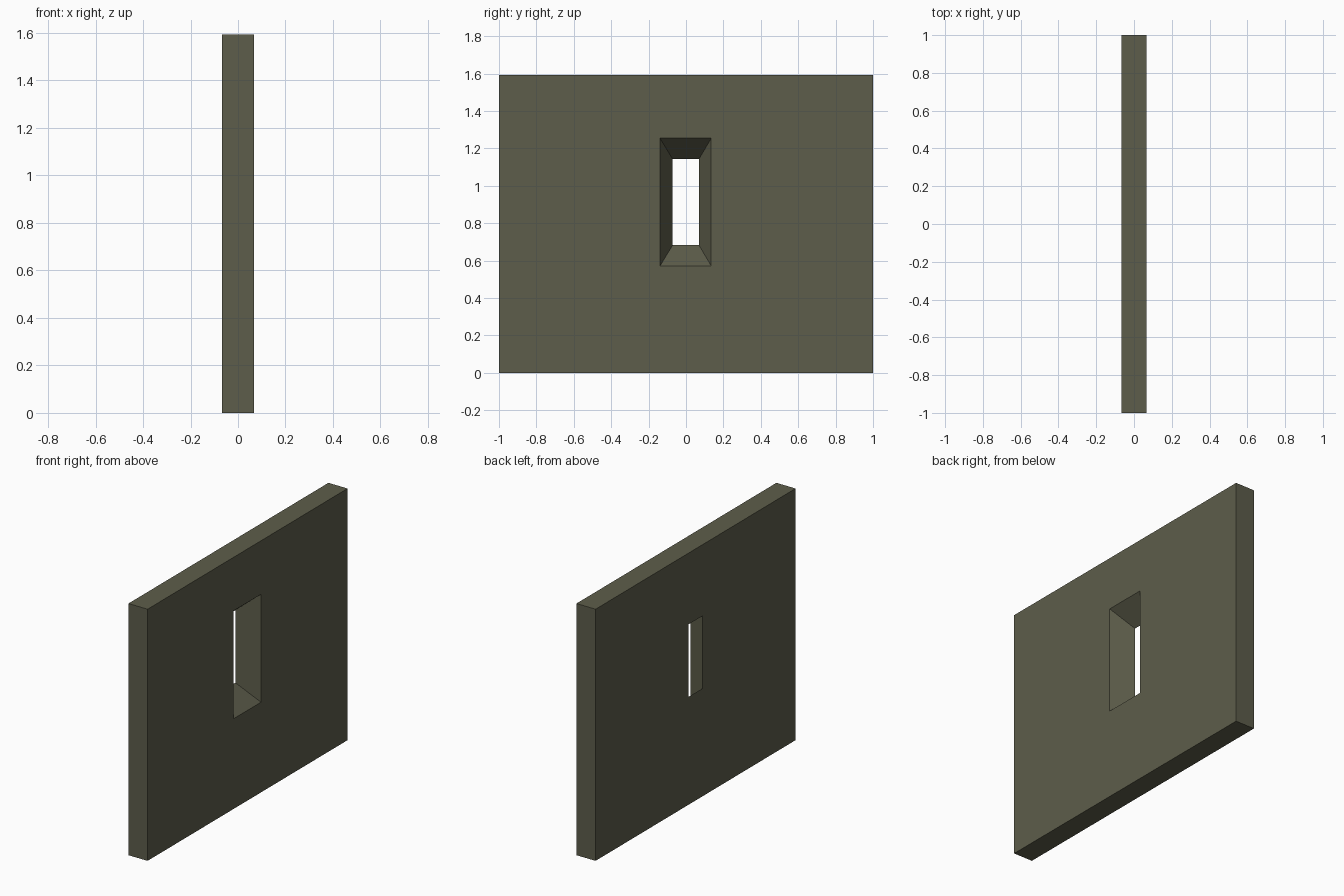
import bpy, bmesh

if "Cube" in bpy.data.objects:
    bpy.data.objects.remove(bpy.data.objects["Cube"])

T = 0.067   # half thickness of the wall
H = 1.593   # wall height

# Stone colour
stone = bpy.data.materials.new("olive grey stone")
stone.diffuse_color = (0.11, 0.11, 0.07, 1)
stone.use_nodes = True
stone.node_tree.nodes["Principled BSDF"].inputs["Base Color"].default_value = stone.diffuse_color

# Rectangles (x, y0, y1, z0, z1): both wall outlines and both ends of the splayed opening
rings = [
    (T, -1.0, 1.0, 0.0, H),
    (T, -0.139, 0.135, 0.571, 1.254),
    (-T, -0.071, 0.069, 0.683, 1.142),
    (-T, -1.0, 1.0, 0.0, H),
]

# Wall with a splayed window slit: join each rectangle to the next, all the way round
bm = bmesh.new()
loops = [[bm.verts.new((x, y, z)) for y, z in ((y0, z0), (y1, z0), (y1, z1), (y0, z1))]
         for x, y0, y1, z0, z1 in rings]
for r in range(4):
    a, b = loops[r], loops[(r + 1) % 4]
    for i in range(4):
        j = (i + 1) % 4
        bm.faces.new((a[i], a[j], b[j], b[i]))
bmesh.ops.recalc_face_normals(bm, faces=bm.faces)

mesh = bpy.data.meshes.new("window_wall")
bm.to_mesh(mesh)
bm.free()
mesh.materials.append(stone)
wall = bpy.data.objects.new("window_wall", mesh)
bpy.context.collection.objects.link(wall)
